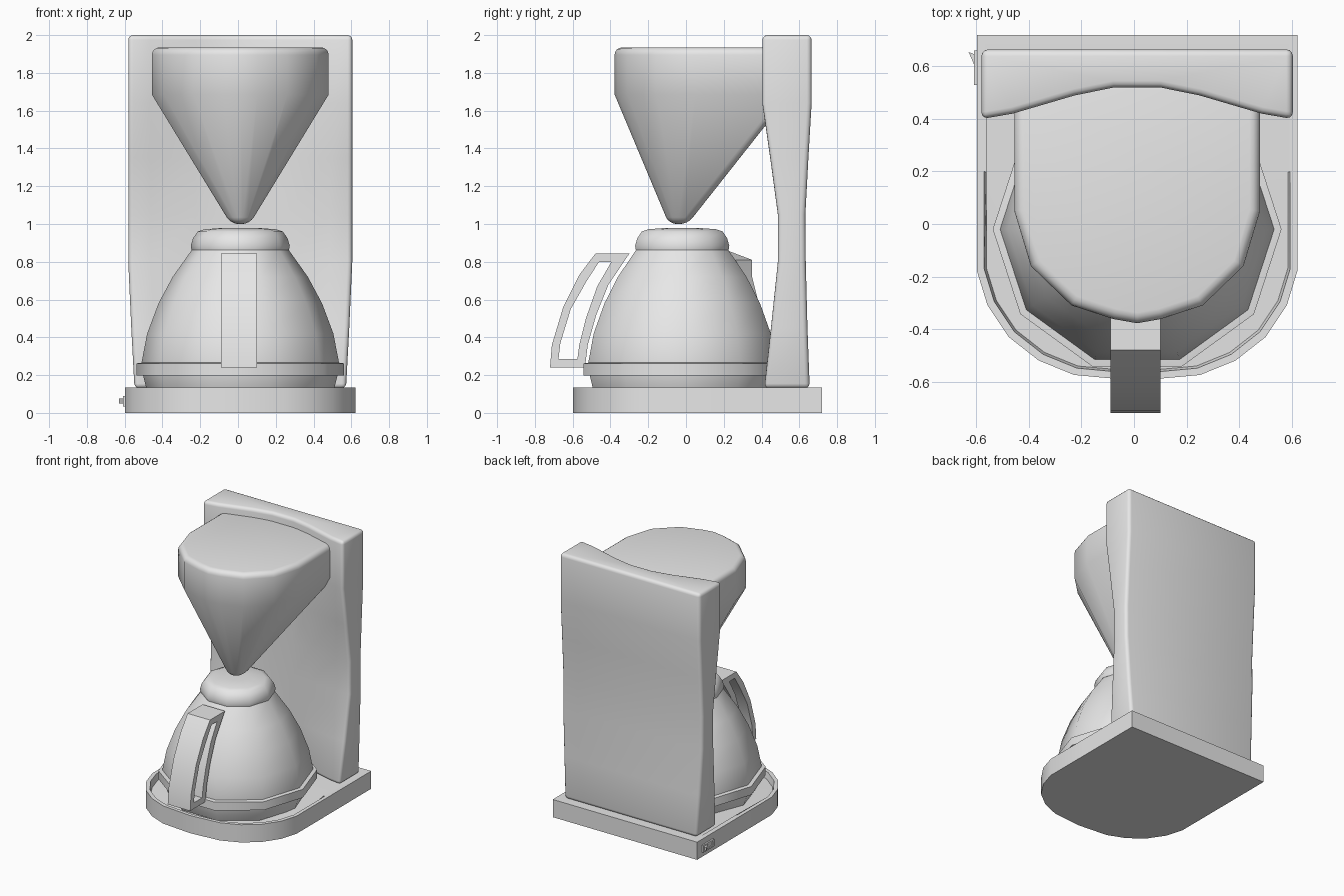
import bpy, bmesh, math

default = bpy.data.objects.get("Cube")
if default:
    bpy.data.objects.remove(default, do_unlink=True)

grey = bpy.data.materials.new("light grey plastic")
grey.use_nodes = True
GREY = (0.8, 0.8, 0.8, 1)
grey.diffuse_color = GREY
grey.node_tree.nodes["Principled BSDF"].inputs["Base Color"].default_value = GREY


def loft(name, rings, bevel=0.0, segments=3, smooth=40, closed=False):
    """Skin a stack of rings; cap the ends, or join last to first if closed."""
    bm = bmesh.new()
    loops = [[bm.verts.new(p) for p in ring] for ring in rings]
    n = len(loops[0])
    pairs = list(zip(loops, loops[1:]))
    if closed:
        pairs.append((loops[-1], loops[0]))
    else:
        bm.faces.new(loops[0][::-1])
        bm.faces.new(loops[-1])
    for a, b in pairs:
        for i in range(n):
            j = (i + 1) % n
            bm.faces.new((a[i], a[j], b[j], b[i]))
    bmesh.ops.recalc_face_normals(bm, faces=bm.faces)
    mesh = bpy.data.meshes.new(name)
    bm.to_mesh(mesh)
    bm.free()
    mesh.materials.append(grey)
    obj = bpy.data.objects.new(name, mesh)
    bpy.context.collection.objects.link(obj)
    bpy.ops.object.select_all(action="DESELECT")
    obj.select_set(True)
    bpy.context.view_layer.objects.active = obj
    if bevel:
        mod = obj.modifiers.new("rounding", "BEVEL")
        mod.width, mod.segments = bevel, segments
        mod.limit_method, mod.angle_limit = "ANGLE", math.radians(50)
        bpy.ops.object.modifier_apply(modifier=mod.name)
    bpy.ops.object.shade_smooth_by_angle(angle=math.radians(smooth))
    return obj


CX = 0.012  # shared centre line


def mirrored(half):
    """Full outline from the +x half, listed from back to front."""
    return [(CX + x, y) for x, y in half] + [(CX - x, y) for x, y in half[::-1] if x > 0]


def at(outline, z):
    return [(x, y, z) for x, y in outline]


# Base: rounded front, thin rim, tray sinking towards the front
base_half = [(0.61, 0.72), (0.61, 0.2), (0.61, -0.18), (0.57, -0.31), (0.49, -0.43),
             (0.375, -0.52), (0.24, -0.575), (0, -0.597)]
outer = mirrored(base_half)
inner = [(CX + (x - CX) * 0.955, min(y, 0.69) if y > 0 else y * 0.955) for x, y in outer]


def tray_depth(y):
    return 0.135 - 0.05 * min(1, max(0, (0.2 - y) / 0.35))


tray = [(CX + (x - CX) * 0.985, y * 0.985, tray_depth(y)) for x, y in inner]
loft("base", [at(outer, 0), at(outer, 0.135), at(inner, 0.135), tray])

# Tower: waisted slab with a hollowed front
FRONT = [(-1, 0), (-0.8, 0.17), (-0.4, 0.75), (-0.15, 1),
         (0.15, 1), (0.4, 0.75), (0.8, 0.17), (1, 0)]


def tower_ring(z, front, back, half):
    hollow = 0.52 - front
    ring = [(CX + t * half, front + k * hollow, z) for t, k in FRONT]
    return ring + [(CX + half, back, z), (CX - half, back, z)]


tower_levels = [(0.13, 0.41, 0.655, 0.56), (0.45, 0.447, 0.643, 0.577),
                (0.8, 0.485, 0.634, 0.593), (1.05, 0.485, 0.632, 0.593),
                (1.35, 0.443, 0.648, 0.593), (1.64, 0.4, 0.665, 0.593),
                (2.0, 0.4, 0.665, 0.593)]
loft("tower", [tower_ring(*lv) for lv in tower_levels], bevel=0.025)

# Filter funnel: D-shaped top tapering to a small tip
funnel_top = mirrored([(0.468, 0.55), (0.468, 0.05), (0.405, -0.16),
                       (0.25, -0.31), (0.09, -0.362), (0, -0.378)])
tip = [(CX + (x - CX) * 0.107, -0.05 + y * 0.107) for x, y in funnel_top]
loft("filter_funnel", [at(tip, 1.0), at(funnel_top, 1.685), at(funnel_top, 1.935)],
     bevel=0.04, segments=4)

# Carafe parts: ten-sided turned shapes
CY = -0.02


def turned(name, profile, smooth=40):
    rings = []
    for r, z in profile:
        rings.append([(CX + r * math.cos(math.tau * i / 10),
                       CY + r * math.sin(math.tau * i / 10), z) for i in range(10)])
    return loft(name, rings, smooth=smooth)


turned("carafe_body", [(0.48, 0.09), (0.5, 0.14), (0.515, 0.2), (0.522, 0.27), (0.493, 0.42),
                       (0.433, 0.58), (0.358, 0.72), (0.255, 0.865)])
turned("carafe_band", [(0.55, 0.198), (0.55, 0.262), (0.52, 0.266)])
turned("carafe_lid", [(0.258, 0.862), (0.262, 0.885), (0.25, 0.925),
                      (0.225, 0.96), (0.19, 0.972), (0.08, 0.98)])

# Pouring spout, facing the tower
loft("carafe_spout", [[(CX - w, 0.15, z), (CX + w, 0.15, z), (CX, tip_y, z)]
                      for z, w, tip_y in [(0.6, 0.1, 0.38), (0.72, 0.16, 0.35),
                                          (0.81, 0.17, 0.35), (0.863, 0.16, 0.21)]], smooth=30)

# Handle: flat closed frame, each pair an outside and an inside (y, z) point
frame = [((-0.72, 0.24), (-0.675, 0.285)), ((-0.71, 0.36), (-0.665, 0.37)),
         ((-0.65, 0.56), (-0.61, 0.55)), ((-0.565, 0.73), (-0.525, 0.7)),
         ((-0.48, 0.843), (-0.46, 0.8)), ((-0.3, 0.843), (-0.395, 0.8)),
         ((-0.41, 0.68), (-0.47, 0.67)), ((-0.475, 0.52), (-0.53, 0.5)),
         ((-0.52, 0.36), (-0.565, 0.36)), ((-0.535, 0.24), (-0.575, 0.285))]
L, R = -0.09, 0.1
loft("carafe_handle", [[(L, *o), (R, *o), (R, *i), (L, *i)] for o, i in frame],
     closed=True, smooth=30)

# Power switch on the side of the base: surround and tilted rocker


def box_ring(x, y0, y1, z0, z1):
    return [(x, y0, z0), (x, y1, z0), (x, y1, z1), (x, y0, z1)]


hole = box_ring(-0.61, 0.545, 0.645, 0.047, 0.078)
rim = box_ring(-0.61, 0.53, 0.66, 0.035, 0.09)
foot = box_ring(-0.59, 0.53, 0.66, 0.035, 0.09)
well = box_ring(-0.59, 0.545, 0.645, 0.047, 0.078)
loft("switch_surround", [foot, rim, hole, well], closed=True, smooth=30)
rocker = [[(-0.59, 0.55, z), (-0.605, 0.55, z), (-0.606, 0.6, z),
           (-0.63, 0.655, z), (-0.59, 0.64, z)] for z in (0.05, 0.075)]
loft("switch_rocker", rocker, smooth=30)
